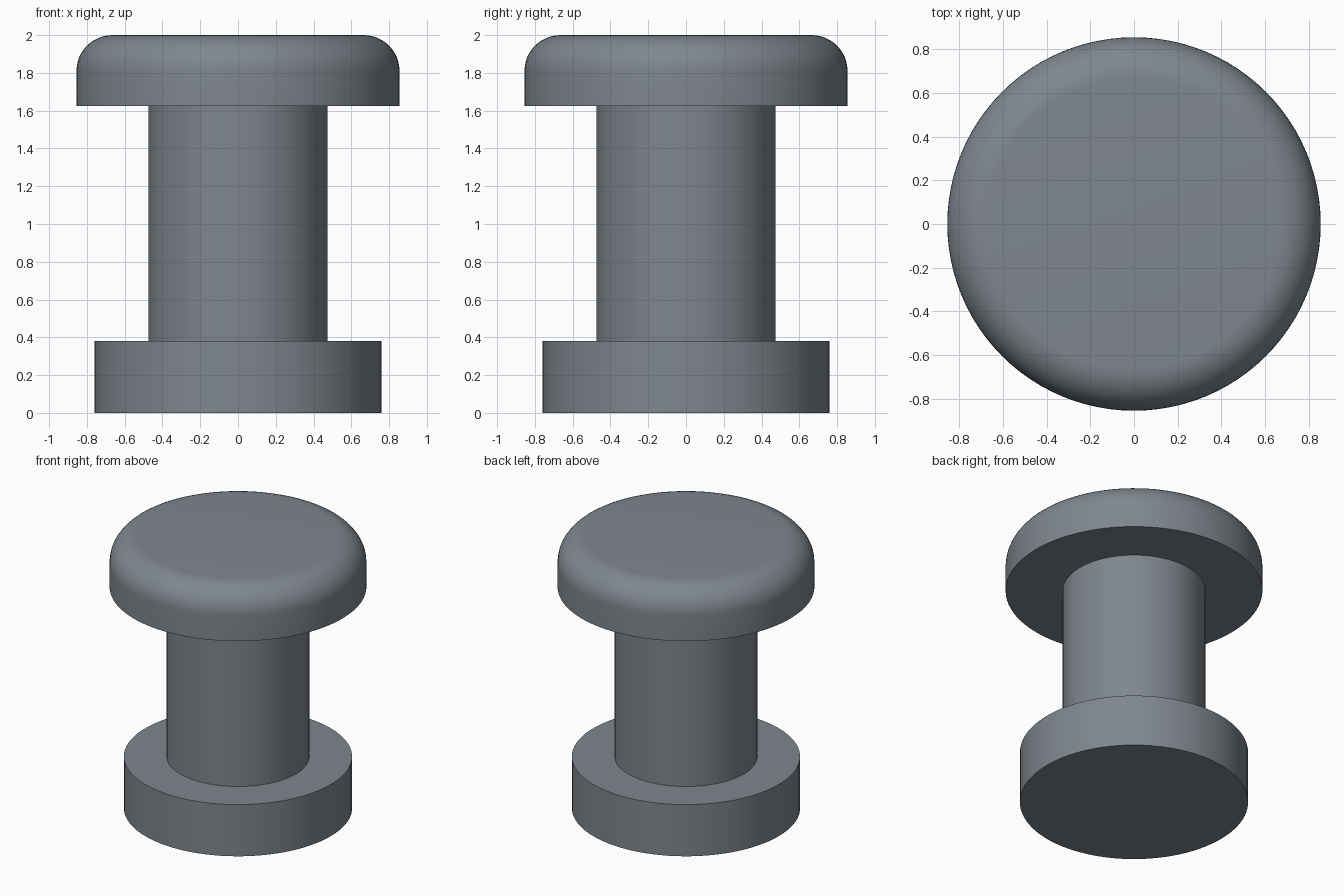
import bpy, bmesh, math

if "Cube" in bpy.data.objects:
    bpy.data.objects.remove(bpy.data.objects["Cube"])

SEGMENTS = 96
BASE_R, SHAFT_R, CAP_R = 0.76, 0.475, 0.855
BASE_TOP, CAP_BOTTOM, HEIGHT = 0.38, 1.625, 2.0
FILLET, STEPS = 0.19, 12

steel = bpy.data.materials.new("blue_grey_steel")
steel.diffuse_color = (0.21, 0.24, 0.27, 1)
steel.use_nodes = True
steel.node_tree.nodes["Principled BSDF"].inputs["Base Color"].default_value = steel.diffuse_color

# Half profile (radius, height): base flange, shaft, cap with rounded rim
profile = [(BASE_R, 0), (BASE_R, BASE_TOP), (SHAFT_R, BASE_TOP),
           (SHAFT_R, CAP_BOTTOM), (CAP_R, CAP_BOTTOM)]
for i in range(STEPS + 1):
    a = math.pi / 2 * i / STEPS
    profile.append((CAP_R - FILLET + FILLET * math.cos(a),
                    HEIGHT - FILLET + FILLET * math.sin(a)))

# Revolve the profile into one closed solid
bm = bmesh.new()
rings = []
for r, z in profile:
    rings.append([bm.verts.new((r * math.cos(2 * math.pi * k / SEGMENTS),
                                r * math.sin(2 * math.pi * k / SEGMENTS), z))
                  for k in range(SEGMENTS)])
for low, high in zip(rings, rings[1:]):
    for k in range(SEGMENTS):
        n = (k + 1) % SEGMENTS
        bm.faces.new((low[k], low[n], high[n], high[k]))

# Flat bottom and top discs
bm.faces.new(rings[0][::-1])
bm.faces.new(rings[-1])
bmesh.ops.recalc_face_normals(bm, faces=bm.faces)

mesh = bpy.data.meshes.new("flanged_spool")
bm.to_mesh(mesh)
bm.free()
mesh.materials.append(steel)
spool = bpy.data.objects.new("flanged_spool", mesh)
bpy.context.collection.objects.link(spool)

# Smooth round walls, sharp flange edges
bpy.context.view_layer.objects.active = spool
spool.select_set(True)
bpy.ops.object.shade_smooth_by_angle(angle=math.radians(30))
